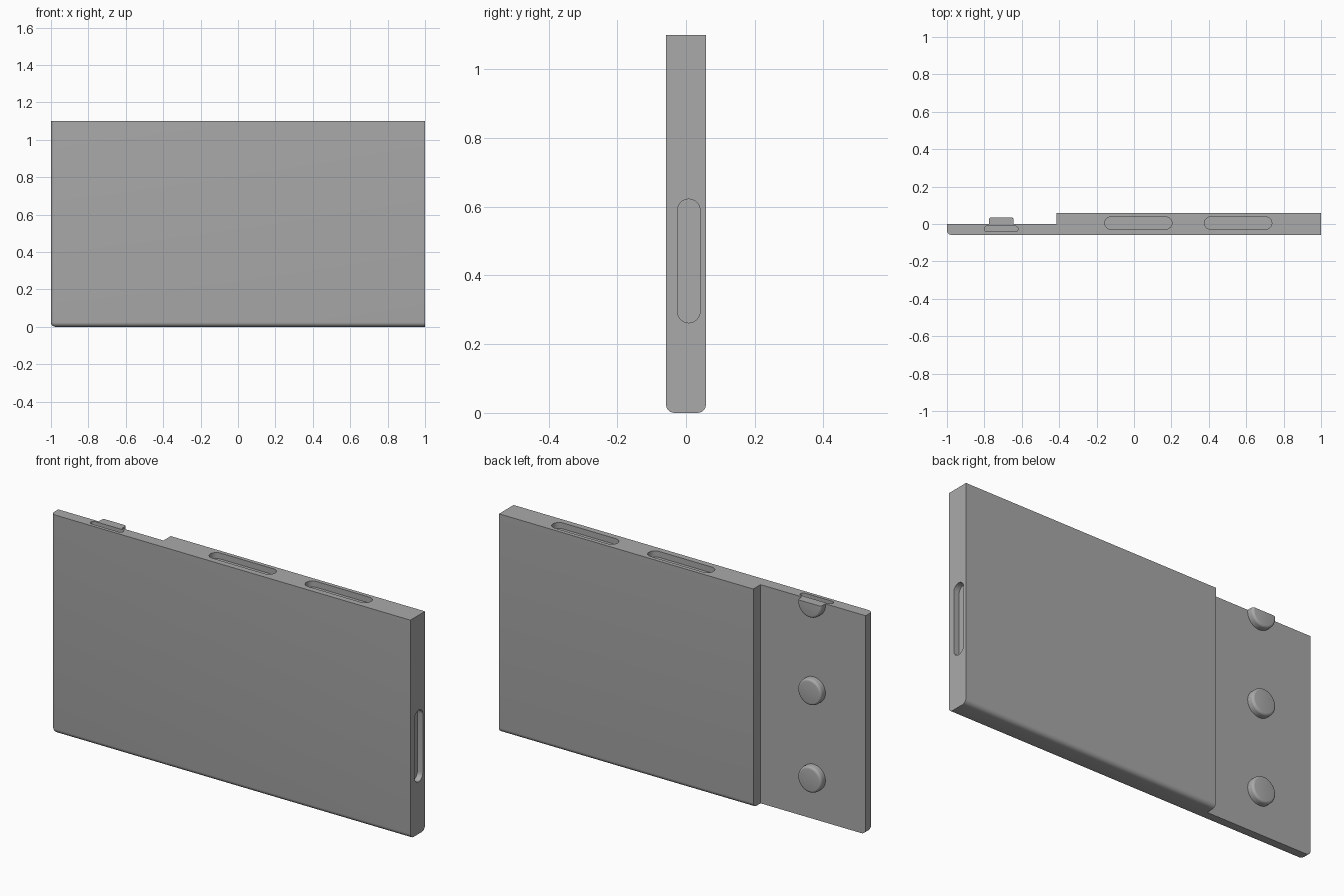
import bpy, bmesh, math
from mathutils import Matrix, Vector

if "Cube" in bpy.data.objects:
    bpy.data.objects.remove(bpy.data.objects["Cube"])

H, T, STEP = 1.1, 0.058, -0.415      # height, half thickness, step position

grey = bpy.data.materials.new("plain_grey")
grey.diffuse_color = (0.4, 0.4, 0.4, 1)
grey.use_nodes = True
grey.node_tree.nodes["Principled BSDF"].inputs["Base Color"].default_value = grey.diffuse_color


def make_object(name, bm):
    bmesh.ops.recalc_face_normals(bm, faces=bm.faces)
    mesh = bpy.data.meshes.new(name)
    bm.to_mesh(mesh)
    bm.free()
    mesh.materials.append(grey)
    obj = bpy.data.objects.new(name, mesh)
    bpy.context.collection.objects.link(obj)
    return obj


def activate(obj):
    bpy.ops.object.select_all(action='DESELECT')
    obj.select_set(True)
    bpy.context.view_layer.objects.active = obj


def extrude_profile(points, direction):
    bm = bmesh.new()
    face = bm.faces.new([bm.verts.new(p) for p in points])
    geom = bmesh.ops.extrude_face_region(bm, geom=[face])["geom"]
    moved = [v for v in geom if isinstance(v, bmesh.types.BMVert)]
    bmesh.ops.translate(bm, vec=direction, verts=moved)
    bmesh.ops.recalc_face_normals(bm, faces=bm.faces)
    return bm


# stepped slab: L-shaped plan, rounded along the bottom and the front left
plan = [(-1, -T), (1, -T), (1, T), (STEP, T), (STEP, 0), (-1, 0)]
bm = extrude_profile([(x, y, 0) for x, y in plan], (0, 0, H))


def rounded(edge):
    a, b = (v.co for v in edge.verts)
    mid = (a + b) / 2
    bottom = a.z < 0.01 and b.z < 0.01
    long_bottom = bottom and abs(abs(mid.y) - T) < 0.001
    left_bottom = bottom and mid.x < -0.99
    left_front = mid.x < -0.99 and abs(mid.y + T) < 0.001 and abs(a.z - b.z) > 1
    return long_bottom or left_bottom or left_front


bmesh.ops.bevel(bm, geom=[e for e in bm.edges if rounded(e)], offset=0.024,
                segments=6, profile=0.5, affect='EDGES')
slab = make_object("slab", bm)


# stadium-shaped slots cut into the top and the right end
def cut_slot(center, along, across, length, width, depth):
    center, along, across = Vector(center), Vector(along), Vector(across)
    outward = Vector((1, 0, 0)) if abs(along.z) > 0.5 else Vector((0, 0, 1))
    r, n = width / 2, 12
    points = []
    for side in (1, -1):
        for i in range(n + 1):
            a = -math.pi / 2 + math.pi * i / n
            u = side * (length / 2 - r + r * math.cos(a))
            v = side * r * math.sin(a)
            points.append(center - outward * depth + along * u + across * v)
    cutter = make_object("slot_cutter", extrude_profile(points, outward * (depth + 0.05)))
    cutter.hide_render = True
    mod = slab.modifiers.new("slot", 'BOOLEAN')
    mod.operation, mod.solver, mod.object = 'DIFFERENCE', 'EXACT', cutter
    activate(slab)
    bpy.ops.object.modifier_apply(modifier=mod.name)
    bpy.data.objects.remove(cutter)


X, Y, Z = (1, 0, 0), (0, 1, 0), (0, 0, 1)
cut_slot((0.023, 0.005, H), X, Y, 0.36, 0.066, 0.03)
cut_slot((0.557, 0.005, H), X, Y, 0.36, 0.066, 0.03)
cut_slot((-0.71, -0.026, H), X, Y, 0.18, 0.03, 0.03)
cut_slot((1, 0.008, 0.442), Z, Y, 0.36, 0.066, 0.03)
activate(slab)
bpy.ops.object.shade_smooth_by_angle(angle=math.radians(30))

# round buttons on the thin back, the top one cut off flush with the slab
for i, z in enumerate((0.21, 0.65, 1.09)):
    bm = bmesh.new()
    bmesh.ops.create_cone(bm, cap_ends=True, segments=40, radius1=0.066,
                          radius2=0.066, depth=0.04)
    rim = [e for e in bm.edges if all(v.co.z > 0 for v in e.verts)]
    bmesh.ops.bevel(bm, geom=rim, offset=0.012, segments=4, profile=0.5, affect='EDGES')
    bm.transform(Matrix.Translation((-0.71, 0.015, z)) @ Matrix.Rotation(-math.pi / 2, 4, 'X'))
    if z + 0.066 > H:
        cut = bmesh.ops.bisect_plane(bm, geom=bm.verts[:] + bm.edges[:] + bm.faces[:],
                                     plane_co=(0, 0, H), plane_no=(0, 0, 1), clear_outer=True)
        bmesh.ops.holes_fill(bm, edges=[e for e in bm.edges if e.is_boundary], sides=0)
    button = make_object(f"button_{i + 1}", bm)
    activate(button)
    bpy.ops.object.shade_smooth_by_angle(angle=math.radians(30))
